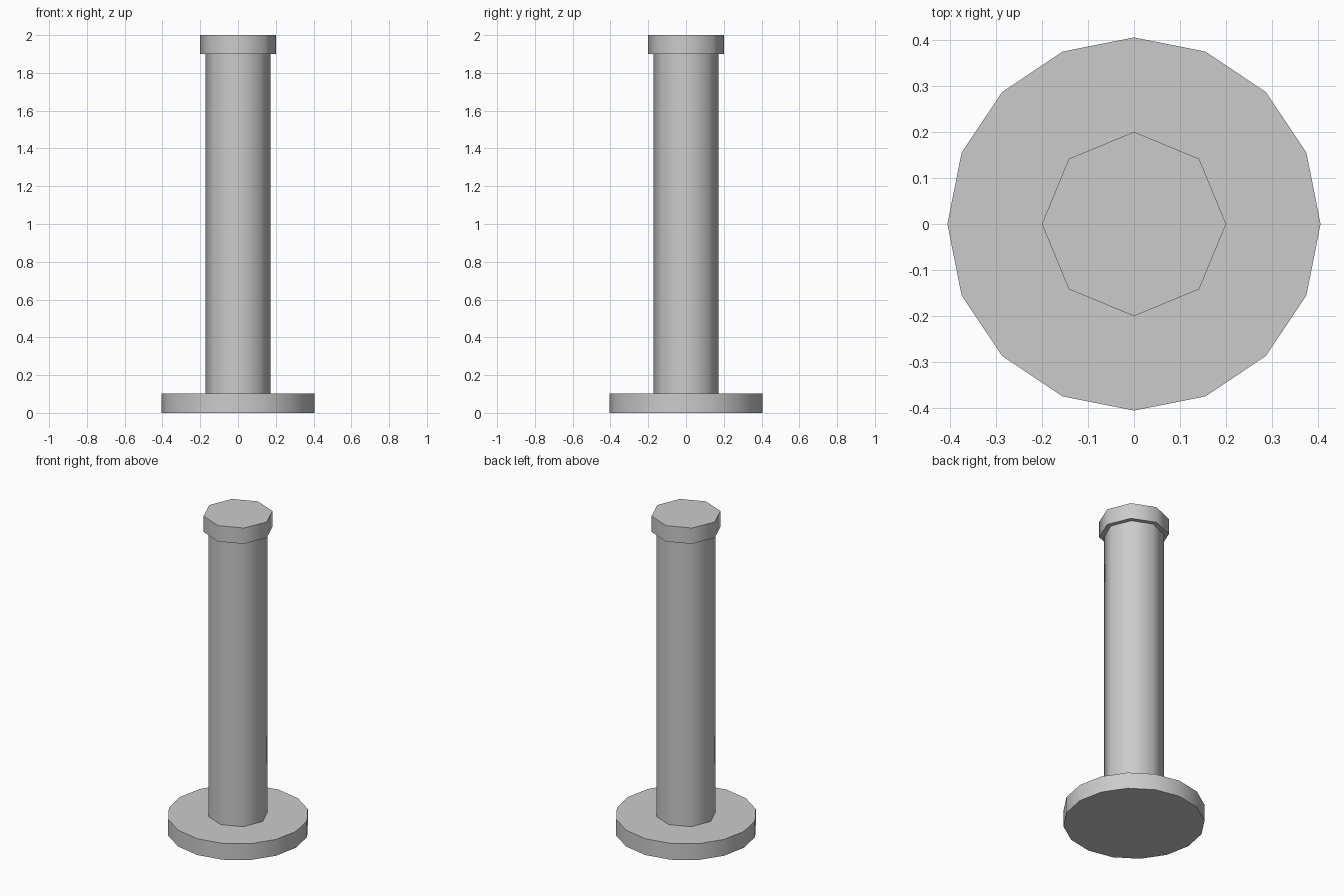
import bpy
import math

cube = bpy.data.objects.get("Cube")
if cube:
    bpy.data.objects.remove(cube, do_unlink=True)

# Single grey material
grey = bpy.data.materials.new("plain grey")
grey.use_nodes = True
colour = (0.6, 0.6, 0.6, 1.0)
grey.diffuse_color = colour
grey.node_tree.nodes["Principled BSDF"].inputs["Base Color"].default_value = colour


def drum(name, sides, radius, bottom, top):
    """Upright prism with smooth sides and sharp rims."""
    bpy.ops.mesh.primitive_cylinder_add(
        vertices=sides, radius=radius, depth=top - bottom,
        location=(0, 0, (bottom + top) / 2))
    part = bpy.context.object
    part.name = name
    part.data.materials.append(grey)
    bpy.ops.object.shade_smooth_by_angle(angle=math.radians(60))
    return part


# Round foot, octagonal shaft and slightly wider cap
drum("base_plate", 16, 0.405, 0, 0.103)
drum("column", 8, 0.172, 0.103, 1.9)
drum("top_cap", 8, 0.2, 1.9, 2)
